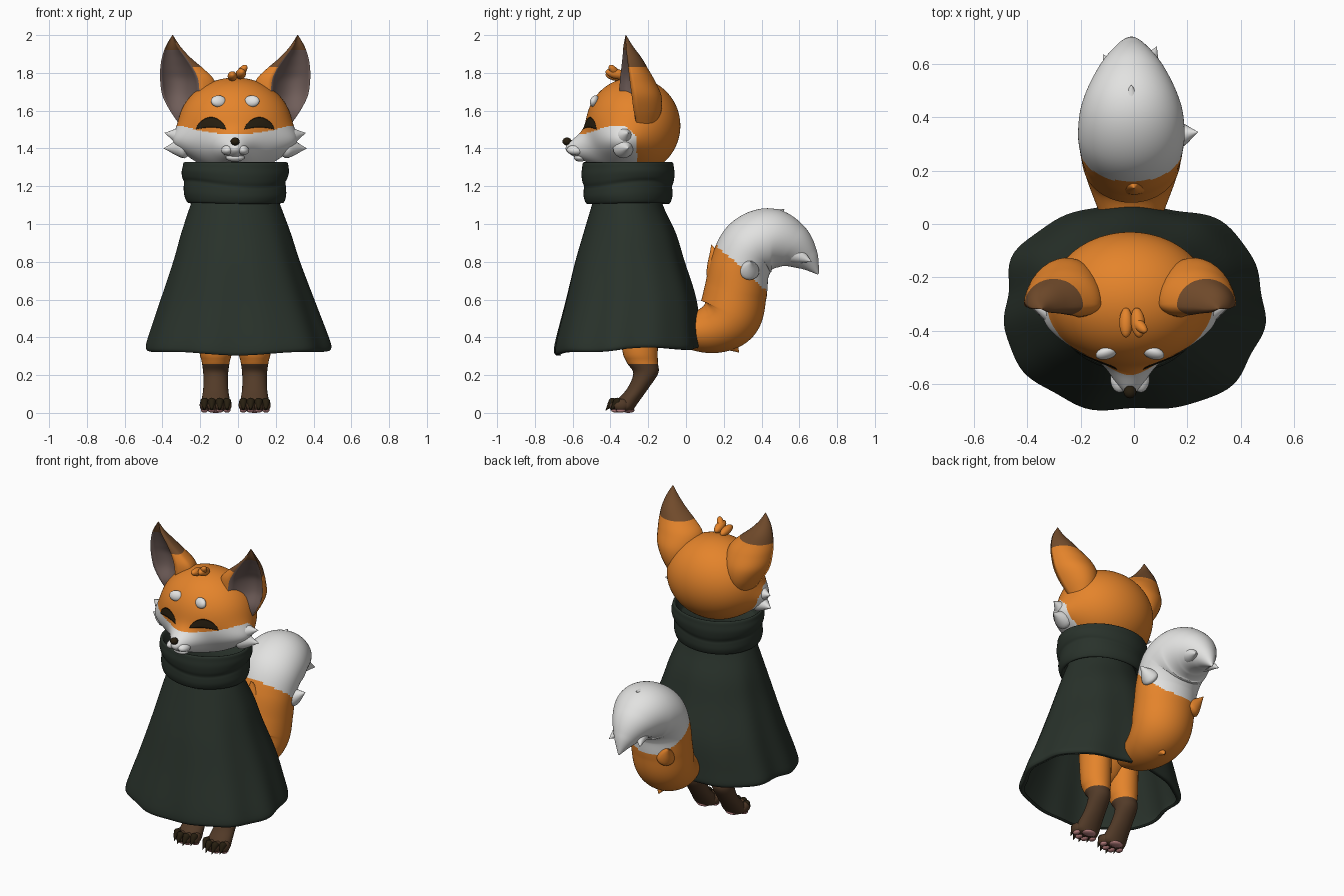
import bpy, bmesh
from math import sin, cos, pi, exp, acos
from mathutils import Vector
from mathutils.bvhtree import BVHTree

cube = bpy.data.objects.get("Cube")
if cube:
    bpy.data.objects.remove(cube, do_unlink=True)

AX = -0.015  # symmetry axis of head and legs


def material(name, rgb):
    m = bpy.data.materials.new(name)
    m.use_nodes = True
    m.diffuse_color = (*rgb, 1)
    m.node_tree.nodes["Principled BSDF"].inputs["Base Color"].default_value = (*rgb, 1)
    return m


ORANGE = material("orange fur", (0.78, 0.23, 0.024))
WHITE = material("white fur", (0.76, 0.76, 0.75))
GREEN = material("dark green cloth", (0.022, 0.032, 0.024))
BROWN = material("brown paw", (0.085, 0.043, 0.021))
TIP = material("ear tip brown", (0.17, 0.072, 0.025))
INNER = material("inner ear", (0.16, 0.11, 0.1))
DARK = material("near black", (0.02, 0.013, 0.005))
PINK = material("pink pad", (0.5, 0.22, 0.22))


def finish(name, bm, mats, rule=None):
    """Turn a bmesh into a smooth object, colouring faces by a rule on their centre."""
    bmesh.ops.recalc_face_normals(bm, faces=bm.faces)
    for f in bm.faces:
        f.smooth = True
        if rule:
            f.material_index = rule(f.calc_center_median())
    me = bpy.data.meshes.new(name)
    bm.to_mesh(me)
    bm.free()
    for m in mats:
        me.materials.append(m)
    ob = bpy.data.objects.new(name, me)
    bpy.context.collection.objects.link(ob)


def spline(keys, n):
    """Catmull-Rom interpolation through tuples, n steps per span."""
    out = []
    for i in range(len(keys) - 1):
        k = [keys[max(0, min(len(keys) - 1, i + d))] for d in (-1, 0, 1, 2)]
        for s in range(n):
            t = s / n
            out.append([0.5 * (2 * b + (c - a) * t + (2 * a - 5 * b + 4 * c - d) * t * t
                               + (3 * b - a - 3 * c + d) * t ** 3) for a, b, c, d in zip(*k)])
    return out + [list(keys[-1])]


def loft(rings, seg_mat=None):
    bm = bmesh.new()
    rows = [[bm.verts.new(p) for p in r] for r in rings]
    n = len(rows[0])
    for a, b in zip(rows, rows[1:]):
        for j in range(n):
            f = bm.faces.new((a[j], a[(j + 1) % n], b[(j + 1) % n], b[j]))
            if seg_mat:
                f.material_index = seg_mat(j, f.calc_center_median())
    bm.faces.new(rows[0])
    bm.faces.new(rows[-1])
    return bm


def circle(n):
    return [2 * pi * j / n for j in range(n)]


def blob(name, pos, size, mat, direction=(0, 0, 1)):
    """Ellipsoid with its z axis turned along a direction."""
    bm = bmesh.new()
    bmesh.ops.create_uvsphere(bm, u_segments=20, v_segments=12, radius=1)
    q = Vector(direction).to_track_quat('Z', 'Y')
    for v in bm.verts:
        v.co = q @ Vector(c * s for c, s in zip(v.co, size)) + Vector(pos)
    finish(name, bm, [mat])


def tuft(name, base, tip, r, mat):
    """Teardrop lock of fur with a rounded base."""
    base, tip = Vector(base), Vector(tip)
    q = (tip - base).to_track_quat('Z', 'Y')
    shape = spline([(0, .1), (.06, .65), (.22, 1), (.5, .75), (.8, .3), (1, .02)], 3)
    rings = [[base.lerp(tip, t) + q @ Vector((cos(a), sin(a), 0)) * r * w for a in circle(16)] for t, w in shape]
    finish(name, loft(rings), [mat])


# Head: sphere pulled out at the cheeks and muzzle
bm = bmesh.new()
bmesh.ops.create_uvsphere(bm, u_segments=160, v_segments=130, radius=1)
for v in bm.verts:
    x, y, z = v.co.x * 0.30, v.co.y * 0.25 - 0.28, v.co.z * 0.255 + 1.52
    x *= 1 + 0.22 * exp(-((z - 1.42) / 0.085) ** 2 - ((y + 0.38) / 0.13) ** 2)
    if v.co.y < 0:
        y -= 0.14 * exp(-(x / 0.09) ** 2 - ((z - 1.388) / 0.08) ** 2)
    v.co = (x + AX, y, z)


def face_mask(c):
    x = abs(c.x - AX)
    edge = -0.26 - 0.06 * max(0, (c.z - 1.46) / 0.06)
    return int(c.y < edge and c.z < 1.475 + 0.045 * min(1, x / 0.28) ** 2)


head_tree = BVHTree.FromBMesh(bm)
finish("head", bm, [ORANGE, WHITE], face_mask)


def on_head(x, z, lift=0.0):
    hit = head_tree.ray_cast(Vector((x, -2, z)), Vector((0, 1, 0)))[0]
    return Vector((x, hit.y - lift, z))


# Muzzle details
blob("nose", (AX, -0.63, 1.437), (0.024, 0.024, 0.021), DARK)
blob("chin", on_head(AX, 1.352, -0.022), (0.05, 0.034, 0.022), WHITE)

for s, side in ((-1, "right"), (1, "left")):
    def X(v):
        return AX + s * v

    blob(side + "_lip", on_head(X(0.04), 1.392, -0.026), (0.05, 0.034, 0.027), WHITE, (s * 0.25, 0, 1))

    # Closed arched eye laid on the face
    bm = bmesh.new()
    cols = []
    for i in range(25):
        u = i / 24
        x = X(0.049 + 0.158 * u)
        arch = sin(pi * u)
        lo = 1.501 + 0.01 * arch
        hi = lo + 0.002 + 0.053 * arch ** 0.55
        cols.append([bm.verts.new(on_head(x, lo + (hi - lo) * k / 5, 0.006)) for k in range(6)])
    for a, b in zip(cols, cols[1:]):
        for k in range(5):
            bm.faces.new((a[k], b[k], b[k + 1], a[k + 1]))
    bmesh.ops.solidify(bm, geom=bm.faces[:], thickness=0.007)
    finish(side + "_eye", bm, [DARK])

    # Brow spot
    blob(side + "_brow", on_head(X(0.088), 1.65, 0.002), (0.042, 0.022, 0.032), WHITE, (s * 0.1, 0.35, 1))

    # Cheek fur
    for k, (z, tip_x, tip_z) in enumerate(((1.455, 0.373, 1.482), (1.405, 0.378, 1.4))):
        tuft(f"{side}_cheek_tuft_{k}", (X(0.24), -0.34, z), (X(tip_x), -0.305, tip_z), 0.056, WHITE)

    # Ear: columns are height, outer x, inner x, front y, back y, opening x, hollow depth
    ear_keys = [(1.52, .29, .16, -.30, -.16, .25, .0), (1.60, .345, .12, -.34, -.13, .20, .03),
                (1.68, .385, .10, -.355, -.13, .19, .08), (1.76, .397, .11, -.355, -.165, .195, .09),
                (1.82, .397, .165, -.35, -.20, .22, .07), (1.88, .388, .235, -.345, -.235, .26, .045),
                (1.94, .368, .29, -.335, -.28, .305, .02), (2.0, .333, .329, -.32, -.317, .331, .0)]
    ARC, POCKET = 24, 14
    rings = []
    for z, xo, xi, yf, yb, op, depth in spline(ear_keys, 6):
        cx, a, cy = (xo + xi) / 2, (xo - xi) / 2, yf + 0.3 * (yb - yf)
        end = 2 * pi - acos(max(-0.95, min(0.95, (op - cx) / a)))
        ring = []
        for j in range(ARC):
            t = end * j / (ARC - 1)
            ring.append(Vector((X(cx + a * cos(t)), cy + sin(t) * ((yb - cy) if sin(t) > 0 else (cy - yf)), z)))
        A, B = ring[0], ring[-1]
        for j in range(1, POCKET):
            t = j / POCKET
            ring.append(B.lerp(A, t) + Vector((0, depth * sin(pi * t) ** 0.7, 0)))
        rings.append(ring)

    def ear_rule(j, c):
        if ARC - 1 <= j and c.z < 1.92:
            return 2
        return int(c.z > 1.835)

    finish(side + "_ear", loft(rings, ear_rule), [ORANGE, TIP, INNER])

    # Leg: y, z, half width, half depth
    leg_keys = [(-.25, .70, .09, .11), (-.245, .36, .088, .096), (-.232, .27, .074, .083),
                (-.213, .21, .066, .066), (-.255, .13, .066, .056), (-.302, .07, .074, .06),
                (-.322, .03, .076, .052), (-.325, .012, .062, .045)]
    rings = [[(X(0.103 + rx * cos(a)), y + ry * sin(a), z) for a in circle(28)]
             for y, z, rx, ry in spline(leg_keys, 6)]
    finish(side + "_leg", loft(rings), [ORANGE, BROWN], lambda c: int(c.z < 0.262))

    # Toes, claws and pads
    for k, (dx, y) in enumerate(((-.06, -.345), (-.021, -.37), (.021, -.37), (.06, -.345))):
        x = X(0.103 + dx)
        blob(f"{side}_toe_{k}", (x, y, 0.042), (0.025, 0.042, 0.033), BROWN)
        tuft(f"{side}_claw_{k}", (x, y - 0.005, 0.075), (x, y - 0.056, 0.012), 0.022, DARK)
        blob(f"{side}_toe_pad_{k}", (x, y, 0.014), (0.018, 0.026, 0.013), PINK)
    blob(side + "_sole_pad", (X(0.103), -0.305, 0.014), (0.045, 0.032, 0.014), PINK)

# Forelock
for k, (base, tip, w) in enumerate((((-.03, -.325, 1.775), (-.03, -.415, 1.79), .025),
                                    ((.01, -.325, 1.785), (.02, -.415, 1.805), .027),
                                    ((.0, -.36, 1.785), (.04, -.4, 1.833), .021))):
    b, t = Vector(base), Vector(tip)
    blob(f"forelock_{k}", (b + t) / 2, (w, w, (t - b).length * 0.62), ORANGE, t - b)

# Cape: a folded cone with an inner wall; z, x radius, y radius, centre y
cape_keys = [(1.16, .215, .17, -.31), (1.08, .245, .195, -.31), (.95, .29, .245, -.30), (.8, .335, .29, -.30),
             (.6, .405, .345, -.295), (.42, .468, .378, -.31), (.36, .485, .385, -.313), (.34, .478, .378, -.313)]


def cape_ring(key, inset):
    z, rx, ry, cy = key
    t = min(1, (1.16 - z) / 0.8)
    ring = []
    for a in circle(120):
        fold = 1 + t * (0.015 * cos(7 * a + 0.6) + 0.013 * cos(11 * a + 2) + 0.06 * sin(2 * a) ** 2)
        dz = -0.03 * t ** 3 * max(0, -sin(a)) + 0.006 * t * sin(5 * a)
        ring.append((AX * (1 - t) + (rx - inset) * fold * cos(a), cy + (ry - inset) * fold * sin(a), z + dz))
    return ring


outer = spline(cape_keys, 5)
finish("cape", loft([cape_ring(k, 0) for k in outer] + [cape_ring(k, 0.022) for k in reversed(outer)]), [GREEN])

# Collar: two rolled folds; height and radius scale
collar_keys = [(1.17, .76), (1.115, .86), (1.115, .92), (1.15, .965), (1.19, .965), (1.212, .96), (1.235, .995),
               (1.27, 1.015), (1.30, 1.0), (1.322, .985), (1.325, .94), (1.29, .88), (1.24, .8)]
rings = []
for z, r in spline(collar_keys, 4):
    mid = 1 - abs(z - 1.21) / 0.12
    rings.append([(AX + 0.28 * (r + 0.008 * sin(3 * a + 30 * z)) * cos(a),
                   -0.307 + 0.243 * (r + 0.008 * sin(4 * a)) * sin(a),
                   z + 0.018 * mid * sin(2 * a + 0.7)) for a in circle(72)])
finish("collar", loft(rings), [GREEN])

# Body under the cape
blob("torso", (AX, -0.28, 0.72), (0.19, 0.16, 0.36), ORANGE)

# Tail: y, z, half width, half thickness along a hooked path
tail_keys = [(-.10, .47, .06, .06), (.03, .435, .115, .10), (.15, .45, .16, .137), (.23, .515, .182, .168),
             (.262, .64, .188, .166), (.285, .77, .193, .16), (.345, .88, .2, .165), (.45, .915, .186, .168),
             (.555, .885, .138, .128), (.64, .815, .07, .07), (.70, .735, .004, .004)]
path = spline(tail_keys, 14)
rings = []
for i, (y, z, w, h) in enumerate(path):
    p, q = path[max(0, i - 1)], path[min(len(path) - 1, i + 1)]
    d = Vector((0, q[0] - p[0], q[1] - p[1])).normalized()
    up = Vector((0, -d.z, d.y))
    rings.append([Vector((-0.01 + w * cos(a), y, z)) + up * h * sin(a) for a in circle(100)])


def tail_rule(c):
    return int(c.z > 1.025 - 0.9 * c.y + 0.012 * abs((c.x * 10) % 2 - 1))


finish("tail", loft(rings), [ORANGE, WHITE], tail_rule)

# Loose locks on the tail
locks = [((.0, .19, .70), (.0, .135, .89), .07, ORANGE), ((-.1, .36, .60), (-.175, .425, .71), .055, ORANGE),
         ((.0, .2, .41), (.0, .28, .32), .06, ORANGE), ((.13, .33, .74), (.24, .345, .80), .055, WHITE),
         ((.03, .54, .86), (.085, .665, .80), .055, WHITE), ((-.05, .52, .86), (-.115, .635, .79), .055, WHITE),
         ((-.01, .38, .99), (-.01, .52, 1.077), .075, WHITE)]
for k, lock in enumerate(locks):
    tuft(f"tail_lock_{k}", *lock)
